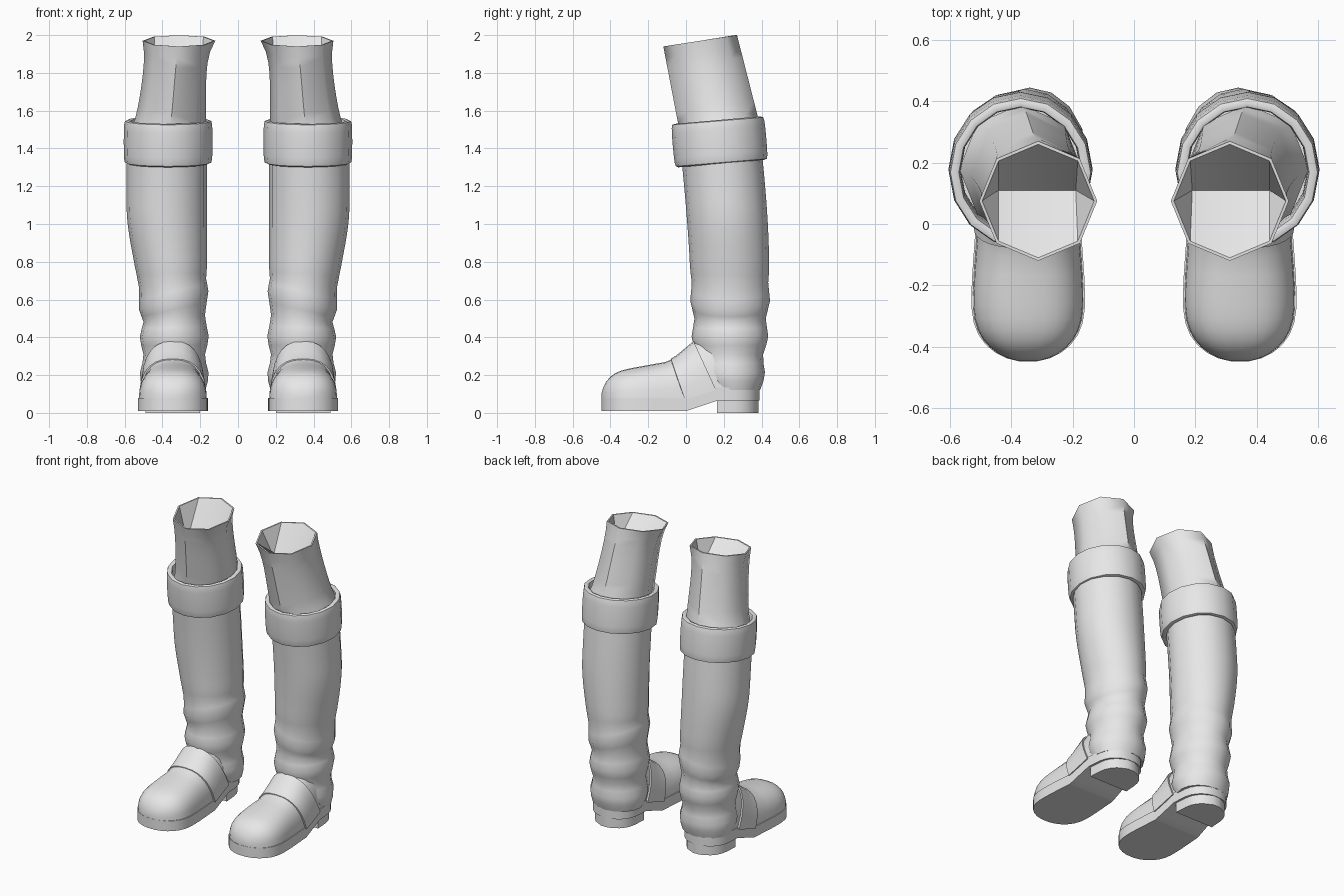
import bpy, bmesh, math

cube = bpy.data.objects.get("Cube")
if cube:
    bpy.data.objects.remove(cube, do_unlink=True)

grey = bpy.data.materials.new("light_grey")
grey.use_nodes = True
grey_value = (0.8, 0.8, 0.8, 1)
grey.diffuse_color = grey_value
grey.node_tree.nodes["Principled BSDF"].inputs["Base Color"].default_value = grey_value

# Landmarks shared by several parts
foot_x = 0.345
toe_y, heel_y = -0.45, 0.39
heel_front = 0.165
sole_thickness = 0.07


def clamp(value):
    return max(0.0, min(1.0, value))


def mix(a, b, t):
    return a + (b - a) * t


def spread(start, end, count):
    return [mix(start, end, i / (count - 1)) for i in range(count)]


def signed_power(value, power):
    return math.copysign(abs(value) ** power, value)


def dome(t, power):
    """Rounded rise from zero to one."""
    return math.sqrt(1 - (1 - clamp(t)) ** power)


def loft(name, rings, angle, capped=True):
    """Skin a list of point rings, then mirror the part to the other boot."""
    bm = bmesh.new()
    rows = [[bm.verts.new(point) for point in ring] for ring in rings]
    count = len(rows[0])
    for lower, upper in zip(rows, rows[1:]):
        for i in range(count):
            j = (i + 1) % count
            bm.faces.new((lower[i], lower[j], upper[j], upper[i]))
    if capped:
        bm.faces.new(rows[0])
        bm.faces.new(rows[-1])
    bmesh.ops.remove_doubles(bm, verts=bm.verts, dist=0.0001)
    bmesh.ops.recalc_face_normals(bm, faces=bm.faces)
    mesh = bpy.data.meshes.new(name)
    bm.to_mesh(mesh)
    bm.free()
    mesh.materials.append(grey)
    obj = bpy.data.objects.new(name, mesh)
    bpy.context.collection.objects.link(obj)
    bpy.ops.object.select_all(action="DESELECT")
    obj.select_set(True)
    bpy.context.view_layer.objects.active = obj
    bpy.ops.object.shade_smooth_by_angle(angle=math.radians(angle))
    mirror = obj.modifiers.new("other_side", "MIRROR")
    mirror.use_mirror_merge = False


def oval(z, inner, outer, front, back, lean=0.0, roll=0.0, grow=0.0, sides=16):
    """Horizontal oval; lean raises its back, roll raises its inner side."""
    points = []
    for i in range(sides):
        turn = math.tau * i / sides
        c, s = math.cos(turn), math.sin(turn)
        points.append(((inner + outer) / 2 + c * ((outer - inner) / 2 + grow),
                       (front + back) / 2 + s * ((back - front) / 2 + grow),
                       z + lean * s - roll * c))
    return points


# Leg sleeve: leans forward as it rises and flares at the rim
def sleeve_ring(t, grow=0.0):
    flare = 0.05 * t ** 6
    return oval(mix(1.5, 1.97, t), 0.17 - flare,
                mix(0.57, 0.48, t ** 0.6) + flare / 2,
                mix(-0.03, -0.12, t), mix(0.39, 0.27, t),
                lean=0.03, grow=grow, sides=8)


rim = sleeve_ring(1, grow=-0.01)
loft("leg_sleeve", [sleeve_ring(t) for t in spread(0, 1, 9)] + [rim], 50, capped=False)

# Folded lining: two slopes meeting in a crease inside the sleeve
crease = [(max(0.19, min(0.48, x)), 0.11, 1.8) for x, y, z in rim]
loft("sleeve_lining", [rim, crease], 30, capped=False)


# Turned-over cuff: a rounded band section swept around the shaft
def cuff_ring(turn):
    across = signed_power(math.cos(turn), 0.4)
    up = signed_power(math.sin(turn), 0.6)
    shift = -0.01 * up
    return oval(1.435 + 0.115 * up, 0.155, 0.585, shift - 0.05, shift + 0.405,
                lean=0.02, grow=0.02 * across)


loft("cuff", [cuff_ring(turn) for turn in spread(0, math.tau, 17)], 50, capped=False)


# Boot shaft: widens to the calf, with rolled folds at the ankle
def shaft_ring(t):
    z = mix(0.12, 1.4, t)
    calf = clamp((z - 0.5) / 0.6)
    calf = calf * calf * (3 - 2 * calf)
    fold = 0.01 * math.cos(10 * math.pi * z) * clamp(4 * (0.8 - z))
    roll = 0.05 * math.exp(-((z - 0.6) / 0.1) ** 2)
    return oval(z, 0.165, 0.51 + 0.08 * calf,
                0.04 - 0.07 * t * t + 0.06 * (1 - t) ** 12,
                0.4 + 0.04 * math.sin(math.pi * t),
                roll=roll, grow=fold)


loft("boot_shaft", [shaft_ring(t) for t in spread(0, 1, 28)], 50)


# Foot outline and sole height, followed by the sole, heel and upper
def half_width(y):
    taper = 0.07 * max(0, y + 0.2)
    return (0.185 - taper) * dome((y - toe_y) / 0.2, 2.5) * dome((heel_y - y) / 0.15, 2.5)


def sole_bottom(y):
    return 0.01 + max(0, min(heel_front, y)) / 3


def slab(y, bottom, top, half):
    return [(foot_x - half, y, bottom), (foot_x + half, y, bottom),
            (foot_x + half, y, top), (foot_x - half, y, top)]


# Sole, with stations closer together at both rounded ends
stations = [mix(toe_y, heel_y, (1 - math.cos(turn)) / 2)
            for turn in spread(0.1, math.pi - 0.1, 22)]
stations = sorted(stations + [0, heel_front])
loft("sole", [slab(y, sole_bottom(y), sole_bottom(y) + sole_thickness, half_width(y))
              for y in stations], 40)

# Heel block
loft("heel", [slab(y, 0, sole_bottom(y) + sole_thickness / 2, half_width(y) - 0.015)
              for y in spread(heel_front, heel_y - 0.005, 8)], 40)


# Domed foot section whose crown slants forward of its base over the instep
def foot_section(y, swell=0.0, sides=14):
    instep = max(0, y + 0.07)
    base_y = y + 0.08 * clamp((y + 0.2) / 0.13) + 0.35 * instep
    base_z = sole_bottom(base_y) + sole_thickness - 0.01
    crown = 0.235 + 0.18 * (y + 0.3) + 0.65 * instep
    crown = mix(base_z, crown, dome((y - toe_y) / 0.2, 4)) + swell
    half = half_width(base_y) - 0.005 + swell
    points = []
    for turn in spread(0, math.pi, sides + 1):
        rise = abs(math.sin(turn)) ** 0.8
        points.append((foot_x + half * signed_power(math.cos(turn), 0.8),
                       mix(base_y, y, rise), mix(base_z, crown, rise)))
    return points


# Rounded toe and upper
loft("foot_upper", [foot_section(mix(toe_y, 0.1, t * t))
                    for t in spread(0.08, 1, 14)], 50)

# Raised band across the instep
band_ys = spread(-0.08, 0.04, 5)
band = [foot_section(y, swell=0.012) for y in band_ys]
loft("instep_band", [foot_section(band_ys[0])] + band + [foot_section(band_ys[-1])], 40)
